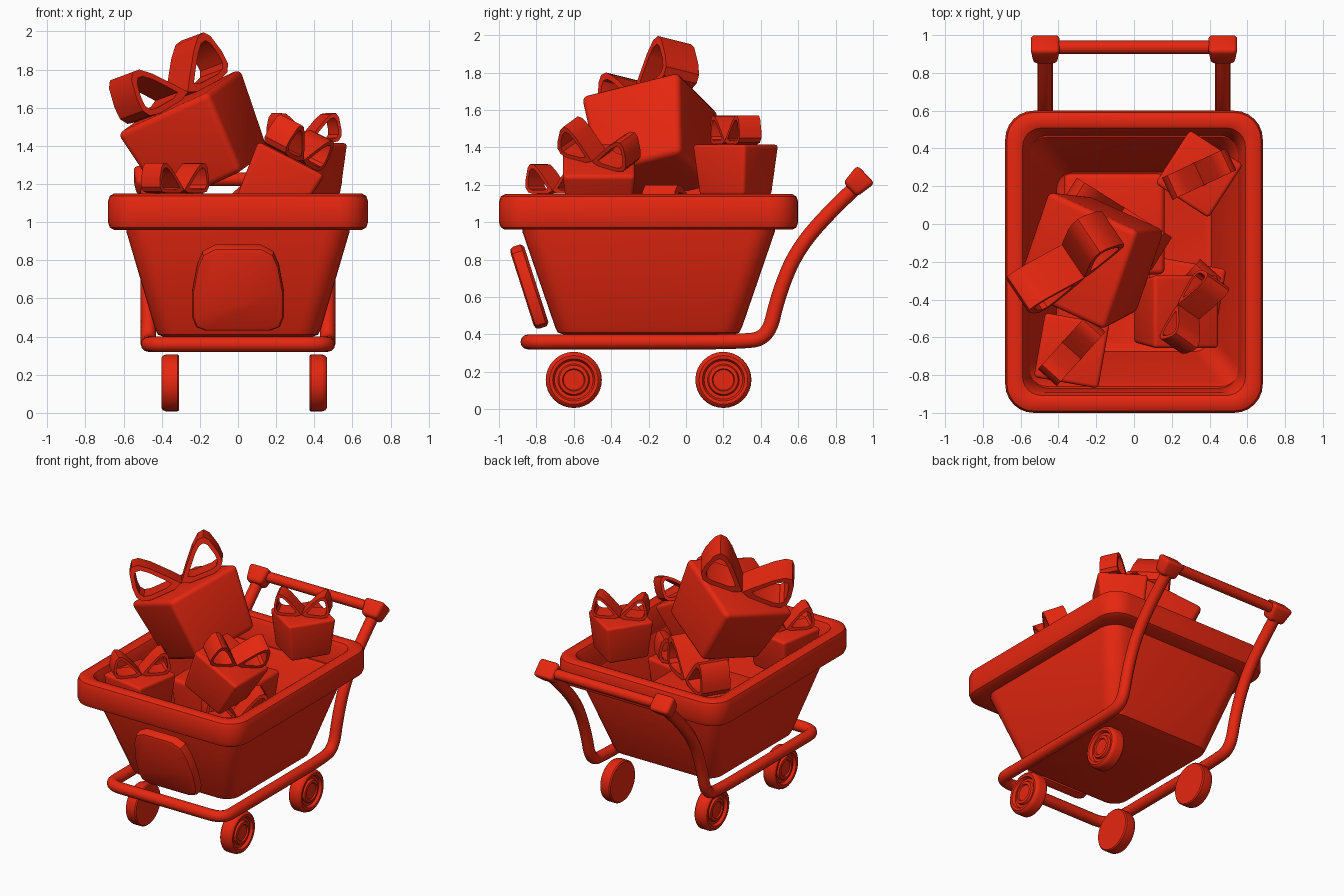
import bpy, bmesh, math
from mathutils import Matrix, Vector

cube = bpy.data.objects.get("Cube")
if cube:
    bpy.data.objects.remove(cube)

red = bpy.data.materials.new("red plastic")
red.use_nodes = True
red.diffuse_color = (0.8, 0.02, 0.005, 1)
red.node_tree.nodes["Principled BSDF"].inputs["Base Color"].default_value = red.diffuse_color


def add(name, data, matrix=Matrix()):
    data.materials.append(red)
    ob = bpy.data.objects.new(name, data)
    bpy.context.collection.objects.link(ob)
    ob.matrix_world = matrix
    return ob


def finish(name, bm, matrix=Matrix(), angle=35):
    bmesh.ops.recalc_face_normals(bm, faces=bm.faces)
    me = bpy.data.meshes.new(name)
    bm.to_mesh(me)
    bm.free()
    me.shade_smooth()
    me.set_sharp_from_angle(angle=math.radians(angle))
    return add(name, me, matrix)


def loft(bm, rings, closed=False, caps=True):
    """Skin a list of equally long point rings."""
    loops = [[bm.verts.new(p) for p in ring] for ring in rings]
    n = len(loops[0])
    pairs = list(zip(loops, loops[1:]))
    if closed:
        pairs.append((loops[-1], loops[0]))
    elif caps:
        bm.faces.new(loops[0])
        bm.faces.new(loops[-1])
    for a, b in pairs:
        for i in range(n):
            j = (i + 1) % n
            bm.faces.new((a[i], a[j], b[j], b[i]))


def rounded_rect(hx, hy, r, z, cy=-0.2, steps=6):
    pts = []
    for k, (sx, sy) in enumerate(((1, 1), (-1, 1), (-1, -1), (1, -1))):
        for s in range(steps + 1):
            a = math.pi / 2 * (k + s / steps)
            pts.append((sx * (hx - r) + r * math.cos(a),
                        cy + sy * (hy - r) + r * math.sin(a), z))
    return pts


def bevel_all(bm, width, segments=4):
    bmesh.ops.bevel(bm, geom=bm.edges[:], offset=width, segments=segments,
                    profile=0.5, affect='EDGES')


def tube(name, points, radius):
    cu = bpy.data.curves.new(name, 'CURVE')
    cu.dimensions = '3D'
    cu.bevel_depth = radius
    cu.bevel_resolution = 4
    cu.use_fill_caps = True
    sp = cu.splines.new('NURBS')
    sp.points.add(len(points) - 1)
    for p, co in zip(sp.points, points):
        p.co = (*co, 1)
    sp.order_u = min(3, len(points))
    sp.use_endpoint_u = True
    sp.resolution_u = 6
    return add(name, cu)


# Basket: outer wall, then inner wall down to the floor
bm = bmesh.new()
loft(bm, [rounded_rect(*r) for r in (
    (.39, .455, .08, .40), (.42, .485, .1, .41), (.435, .5, .11, .44),
    (.585, .675, .13, .95), (.585, .675, .13, .98), (.56, .66, .1, .98),
    (.54, .64, .1, .95), (.41, .475, .09, .46), (.39, .455, .08, .45))])
finish("basket", bm)

# Rim: rounded band around the basket top
bm = bmesh.new()
profile = ((.55, .96), (.65, .96), (.672, .972), (.682, 1.0), (.682, 1.11),
           (.672, 1.138), (.65, 1.15), (.61, 1.15), (.59, 1.14), (.575, 1.11), (.55, .97))
loft(bm, [rounded_rect(x, x + .118, max(.1, x - .53), z) for x, z in profile], closed=True)
finish("basket_rim", bm)

# Front panel: tapered plate leaning with the front wall
bm = bmesh.new()
half = [(.17, -.235), (.22, -.215), (.24, -.16), (.24, -.02),
        (.215, .12), (.185, .19), (.12, .225)]
outline = half + [(-x, z) for x, z in reversed(half)]
loft(bm, [[(x * s, y, z * s) for x, z in outline] for y, s in
          ((.04, .92), (.025, 1), (-.015, 1), (-.032, .97), (-.04, .9))])
finish("front_panel", bm, Matrix.Translation((0, -.84, .66)) @ Matrix.Rotation(.31, 4, 'X'))

# Frame: one bent tube running from handle to handle round the front
side = [(.47, .9, 1.18), (.47, .74, 1.03), (.47, .58, .83), (.47, .49, .6),
        (.47, .44, .38), (.47, .28, .36), (.47, -.2, .36), (.47, -.66, .36),
        (.47, -.845, .36), (.25, -.845, .36)]
tube("frame_tube", side + [(-x, y, z) for x, y, z in reversed(side)], .04)

# Handle bar with its two end blocks
tube("handle_bar", [(-.42, .935, 1.225), (.42, .935, 1.225)], .036)
for label, s in (("left", 1), ("right", -1)):
    bm = bmesh.new()
    bmesh.ops.create_cube(bm, size=1)
    for v in bm.verts:
        k = 1 if v.co.z > 0 else .78
        v.co = (v.co.x * .16 * k, v.co.y * .135 * k, v.co.z * .12)
    bevel_all(bm, .025)
    finish(label + "_handle_block", bm,
           Matrix.Translation((s * .47, .92, 1.215)) @ Matrix.Rotation(-.8, 4, 'X'))

# Wheels: turned profile, flat inside and stepped hub outside
wheel = ((.002, 0), (.143, 0), (.15, .008), (.15, .065), (.143, .083), (.13, .092),
         (.113, .09), (.103, .07), (.085, .07), (.078, .085), (.06, .088),
         (.055, .078), (.002, .078))
for label, s, x in (("left", 1, .375), ("right", -1, -.31)):
    for end, y in (("front", -.6), ("rear", .2)):
        bm = bmesh.new()
        loft(bm, [[(s * d, r * math.cos(a * math.pi / 16), r * math.sin(a * math.pi / 16))
                   for a in range(32)] for r, d in wheel])
        finish(f"{end}_{label}_wheel", bm, Matrix.Translation((x, y, .157)))


def present(name, size, matrix, height=.8):
    """Tapered box whose top sits at local z = 0, with a two-loop bow."""
    matrix = matrix @ Matrix.Scale(size, 4)
    bm = bmesh.new()
    bmesh.ops.create_cube(bm, size=1)
    for v in bm.verts:
        k = 1 if v.co.z > 0 else .84
        v.co = (v.co.x * k, v.co.y * k, (v.co.z - .5) * height)
    bevel_all(bm, .06)
    finish(name + "_box", bm, matrix)
    loop = [Vector(p) for p in ((0, .05), (.1, .17), (.27, .36), (.38, .45), (.46, .46),
                                (.51, .4), (.55, .22), (.55, .1), (.5, .03), (.4, .005), (.1, .01))]
    mid = Vector((.37, .2))
    bm = bmesh.new()
    for s in (1, -1):
        rings = []
        for k, y in ((1, -.19), (1, .19), (.72, .19), (.72, -.19)):
            rings.append([(s * q.x, y, q.y) for q in (mid + (p - mid) * k for p in loop)])
        loft(bm, rings, closed=True)
    finish(name + "_bow", bm, matrix @ Matrix.Rotation(math.radians(58), 4, 'Z'))


def place(x, y, z, turn=0, lean=0):
    return (Matrix.Translation((x, y, z)) @ Matrix.Rotation(math.radians(lean), 4, 'Y')
            @ Matrix.Rotation(math.radians(turn), 4, 'Z'))


# Big present on top of the pile, tipped towards one side
ax = Vector((.846, -.385, .385)).normalized()
up = ax.cross(Vector((.33, .91, .236))).normalized()
tipped = Matrix((ax, up.cross(ax), up)).transposed().to_4x4()
present("big_present", .57, Matrix.Translation((-.31, -.195, 1.635)) @ tipped)

# Smaller presents around it and below it
present("rear_present", .34, place(.345, .265, 1.415, -33))
present("front_left_present", .39, place(.28, -.465, 1.335, 0, 27))
present("front_right_present", .35, place(-.33, -.67, 1.15, -10))
present("middle_present", .54, place(-.105, 0, .95, 90))
present("lower_present", .4, place(.26, -.4, .88, -10))
